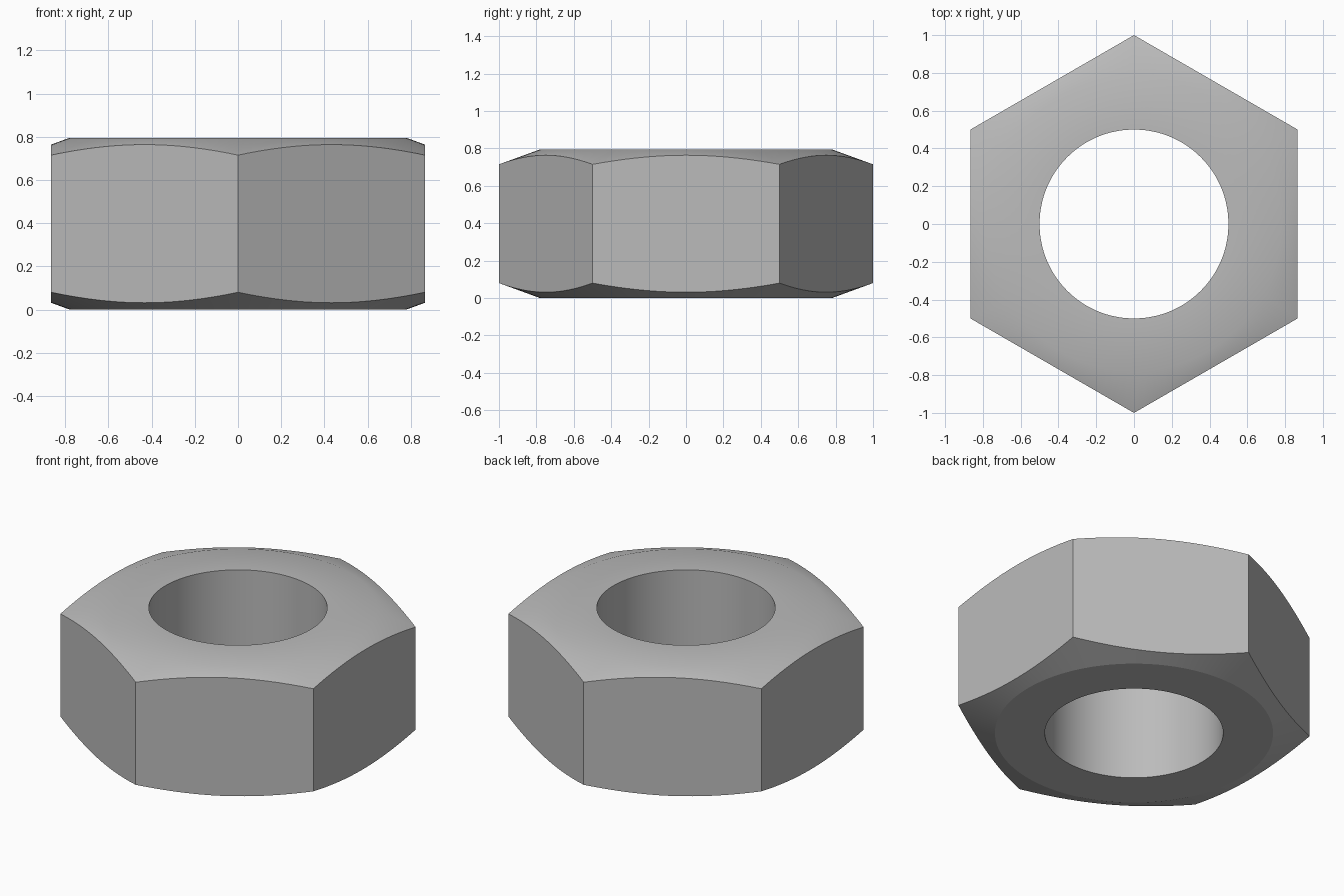
import bpy
import bmesh
from math import cos, sin, pi, radians, tan

cube = bpy.data.objects.get("Cube")
if cube:
    bpy.data.objects.remove(cube, do_unlink=True)

HEIGHT = 0.795
HOLE = 0.5          # bore radius
FLAT = 0.78         # radius of the flat face inside the chamfer
APOTHEM = cos(pi / 6)
SEGMENTS = 144      # multiple of six, so corners fall on vertices
SLOPE = tan(radians(20))

steel = bpy.data.materials.new("steel_grey")
steel.use_nodes = True
colour = (0.5, 0.5, 0.5, 1)
steel.diffuse_color = colour
steel.node_tree.nodes["Principled BSDF"].inputs["Base Color"].default_value = colour


def hex_radius(a):
    """Distance from the axis to the hexagon outline, corners on the y axis."""
    return APOTHEM / cos((a + pi / 6) % (pi / 3) - pi / 6)


bm = bmesh.new()


def ring(radius, z):
    """Closed ring of vertices; radius and z are functions of the angle."""
    angles = [2 * pi * i / SEGMENTS + pi / 6 for i in range(SEGMENTS)]
    return [bm.verts.new((radius(a) * cos(a), radius(a) * sin(a), z(a))) for a in angles]


def drop(a):
    """Depth of the conical chamfer where it meets the hexagon."""
    return (hex_radius(a) - FLAT) * SLOPE


# Cross-section rings from the bottom of the bore, around the outside, to its top
rings = [
    ring(lambda a: HOLE, lambda a: 0),
    ring(lambda a: FLAT, lambda a: 0),
    ring(hex_radius, drop),
    ring(hex_radius, lambda a: HEIGHT - drop(a)),
    ring(lambda a: FLAT, lambda a: HEIGHT),
    ring(lambda a: HOLE, lambda a: HEIGHT),
]
for k, lower in enumerate(rings):
    upper = rings[(k + 1) % len(rings)]
    for i in range(SEGMENTS):
        j = (i + 1) % SEGMENTS
        bm.faces.new((lower[i], lower[j], upper[j], upper[i]))
bmesh.ops.recalc_face_normals(bm, faces=bm.faces)

# Crisp edge between the underside and its chamfer
bottom = set(rings[1])
for e in bm.edges:
    if set(e.verts) <= bottom:
        e.smooth = False

mesh = bpy.data.meshes.new("hex_nut")
bm.to_mesh(mesh)
bm.free()
mesh.materials.append(steel)
nut = bpy.data.objects.new("hex_nut", mesh)
bpy.context.collection.objects.link(nut)

bpy.ops.object.select_all(action="DESELECT")
nut.select_set(True)
bpy.context.view_layer.objects.active = nut
bpy.ops.object.shade_smooth_by_angle(angle=radians(30), keep_sharp_edges=True)
